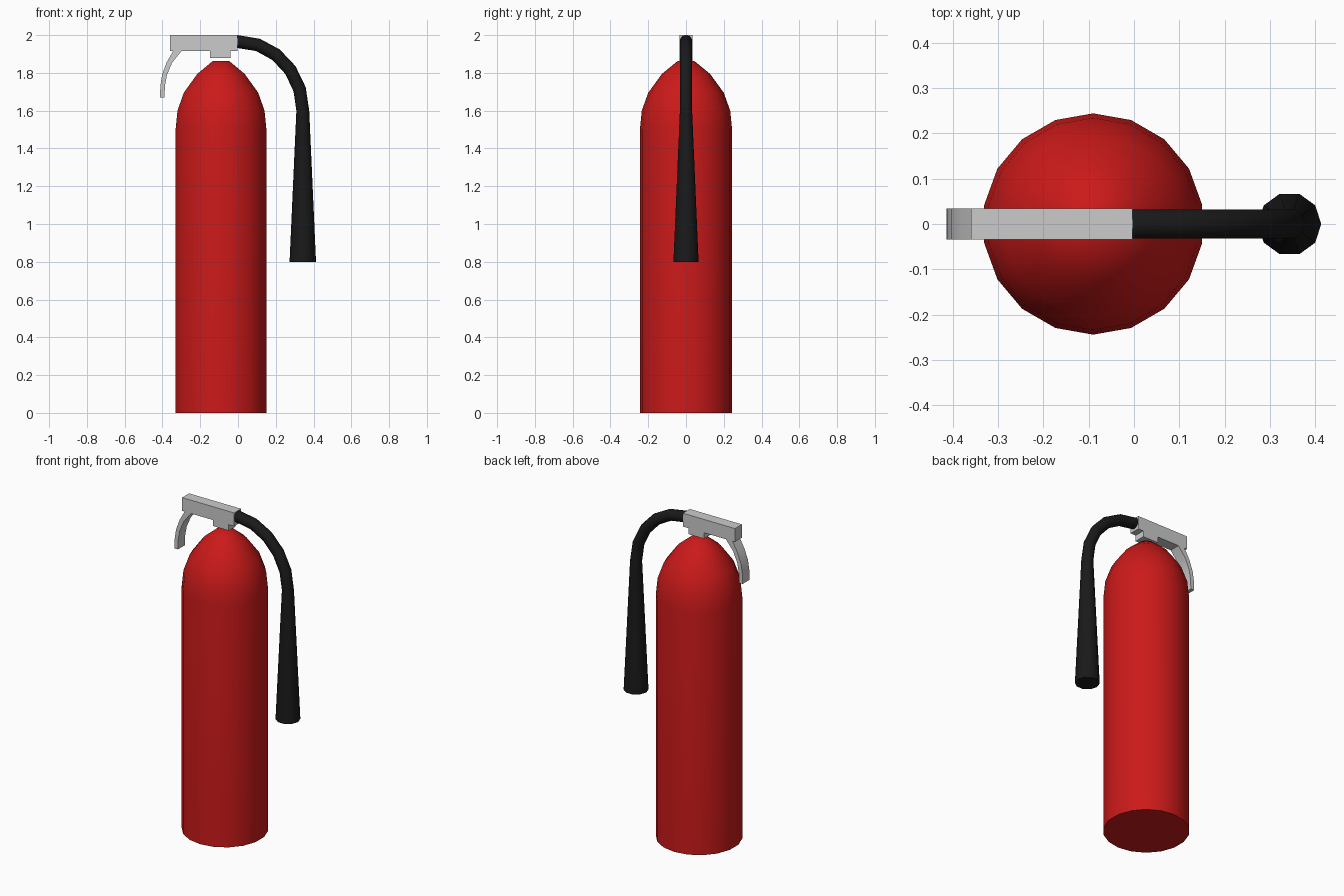
import bpy, math

if "Cube" in bpy.data.objects:
    bpy.data.objects.remove(bpy.data.objects["Cube"])

def material(name, rgb):
    m = bpy.data.materials.new(name)
    m.diffuse_color = (*rgb, 1)
    m.use_nodes = True
    m.node_tree.nodes["Principled BSDF"].inputs["Base Color"].default_value = m.diffuse_color
    return m

def make(name, verts, faces, mat=None, smooth=30):
    me = bpy.data.meshes.new(name)
    me.from_pydata(verts, [], faces)
    ob = bpy.data.objects.new(name, me)
    bpy.context.collection.objects.link(ob)
    if mat:
        me.materials.append(mat)
    bpy.ops.object.select_all(action='DESELECT')
    bpy.context.view_layer.objects.active = ob
    ob.select_set(True)
    bpy.ops.object.mode_set(mode='EDIT')
    bpy.ops.mesh.select_all(action='SELECT')
    bpy.ops.mesh.normals_make_consistent(inside=False)
    bpy.ops.object.mode_set(mode='OBJECT')
    bpy.ops.object.shade_smooth_by_angle(angle=math.radians(smooth))
    return ob

def tube(name, rings, sides, start, mat, smooth):
    """Capped skin over rings of (x, z, radius, tilt); tilt 0 lies flat."""
    verts, faces = [], []
    for x, z, r, tilt in rings:
        for i in range(sides):
            a = start + 2 * math.pi * i / sides
            u, v = r * math.cos(a), r * math.sin(a)
            verts.append((x + u * math.cos(tilt), v, z + u * math.sin(tilt)))
    for k in range(len(rings) - 1):
        for i in range(sides):
            j = (i + 1) % sides
            a, b = k * sides, (k + 1) * sides
            faces.append((a + i, a + j, b + j, b + i))
    faces.append(tuple(range(sides)))
    faces.append(tuple(range(len(verts) - sides, len(verts))))
    return make(name, verts, faces, mat, smooth)

def plate(name, outline, half):
    """Outline in x, z extruded along y."""
    n = len(outline)
    verts = [(x, y, z) for y in (-half, half) for x, z in outline]
    faces = [(i, (i + 1) % n, n + (i + 1) % n, n + i) for i in range(n)]
    faces += [tuple(range(n)), tuple(range(n, 2 * n))]
    return make(name, verts, faces)

red = material("red_paint", (0.6, 0.01, 0.01))
black = material("black_rubber", (0.01, 0.01, 0.01))

# Tank with domed shoulder
profile = [(0.244, 0), (0.244, 1.5), (0.234, 1.6), (0.2, 1.695),
           (0.127, 1.795), (0.044, 1.863)]
tube("tank", [(-0.09, z, r, 0) for r, z in profile], 18, math.radians(10), red, 40)

# Valve head with the stem block beneath
plate("valve_head", [(-0.36, 2.0), (-0.36, 1.917), (-0.147, 1.917), (-0.147, 1.88),
                     (-0.04, 1.88), (-0.04, 1.917), (-0.003, 1.917), (-0.003, 2.0)], 0.034)

# Curved squeeze lever
outer = [(-0.343, 1.917), (-0.378, 1.855), (-0.402, 1.79), (-0.411, 1.73), (-0.413, 1.67)]
inner = [(-0.389, 1.67), (-0.387, 1.73), (-0.376, 1.79), (-0.348, 1.855), (-0.298, 1.917)]
plate("squeeze_lever", outer + inner, 0.034)

# Bent hose flaring into the discharge horn
rings = []
for k in range(6):
    t = math.pi / 2 * (1 - k / 5)
    x, z = 0.343 * math.cos(t), 0.366 * math.sin(t)
    rings.append((x - 0.003 * (k == 0), 1.6 + z, 0.034, math.atan2(z, x)))
rings.append((0.343, 0.8, 0.07, 0))
tube("hose_and_horn", rings, 10, 0, black, 50)
